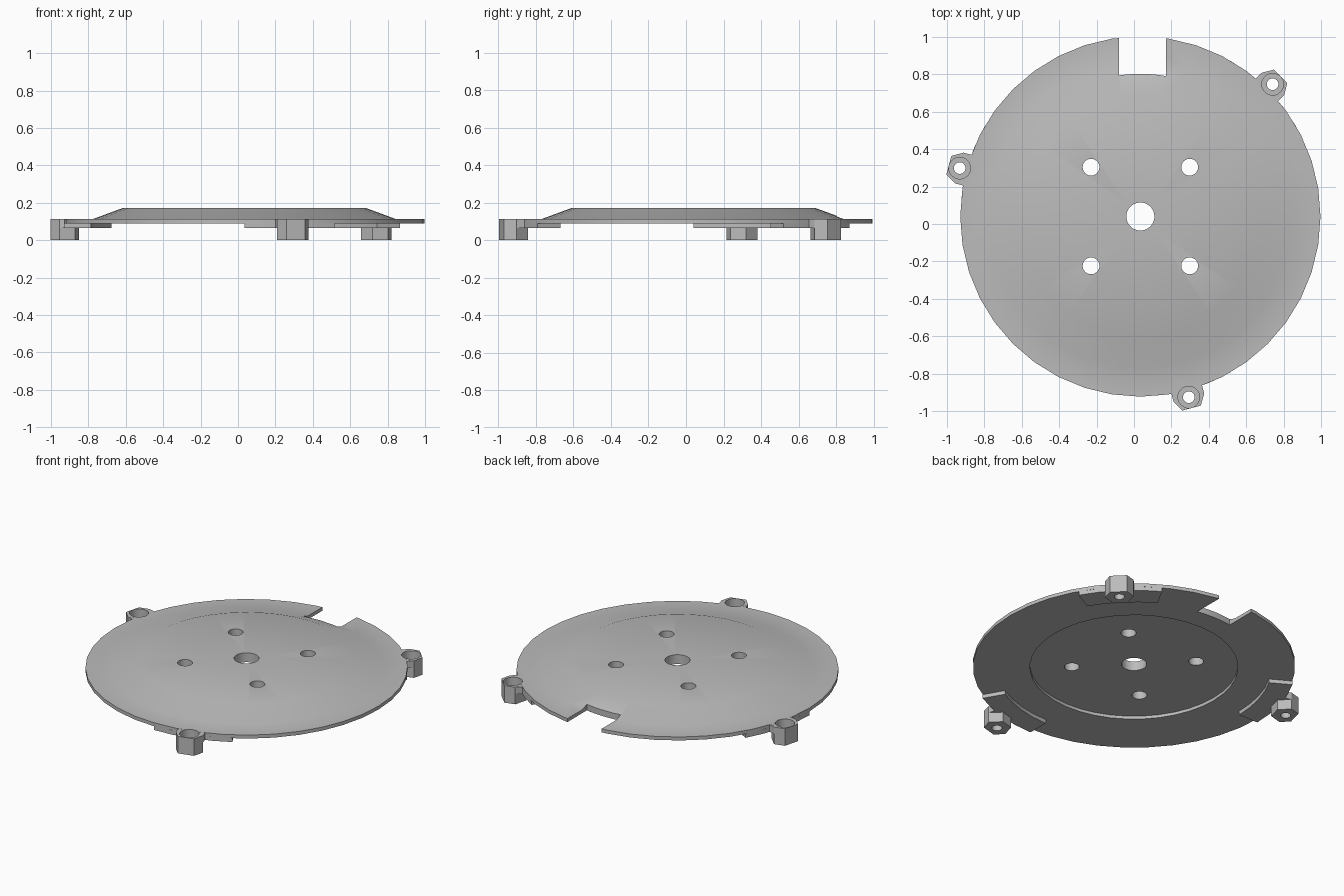
import bpy
import bmesh
from math import sin, cos, radians, hypot, sqrt

cube = bpy.data.objects.get("Cube")
if cube:
    bpy.data.objects.remove(cube, do_unlink=True)

# One plain grey material
grey = bpy.data.materials.new("plain grey")
grey.use_nodes = True
COLOUR = (0.5, 0.5, 0.5, 1)
grey.diffuse_color = COLOUR
grey.node_tree.nodes["Principled BSDF"].inputs["Base Color"].default_value = COLOUR

CX, CY = 0.034, 0.04      # disc centre
RIM = 0.963               # disc radius
RIM_TOP, RIM_BASE, PAD_BASE = 0.113, 0.09, 0.065
POST_ANGLES = (45, 165, 285)


def make_object(name, bm):
    bmesh.ops.recalc_face_normals(bm, faces=bm.faces)
    mesh = bpy.data.meshes.new(name)
    bm.to_mesh(mesh)
    bm.free()
    mesh.materials.append(grey)
    obj = bpy.data.objects.new(name, mesh)
    bpy.context.collection.objects.link(obj)
    return obj


def prism(name, points, z0, z1):
    """Extrude a flat outline from z0 to z1."""
    bm = bmesh.new()
    face = bm.faces.new([bm.verts.new((x, y, z0)) for x, y in points])
    top = bmesh.ops.extrude_face_region(bm, geom=[face])["geom"]
    verts = [v for v in top if isinstance(v, bmesh.types.BMVert)]
    bmesh.ops.translate(bm, verts=verts, vec=(0, 0, z1 - z0))
    return make_object(name, bm)


def lathe(name, profile, segments):
    """Turn a closed (radius, height) outline around the disc axis."""
    bm = bmesh.new()
    rings = []
    for i in range(segments):
        a = radians(360 * i / segments)
        rings.append([bm.verts.new((CX + r * cos(a), CY + r * sin(a), z))
                      for r, z in profile])
    n = len(profile)
    for i in range(segments):
        a, b = rings[i], rings[(i + 1) % segments]
        for j in range(n):
            k = (j + 1) % n
            bm.faces.new((a[j], b[j], b[k], a[k]))
    return make_object(name, bm)


def arc(radius, start, end, steps):
    return [(CX + radius * cos(radians(start + (end - start) * i / steps)),
             CY + radius * sin(radians(start + (end - start) * i / steps)))
            for i in range(steps + 1)]


def circle(x, y, r, n=24):
    return [(x + r * cos(radians(360 * i / n)), y + r * sin(radians(360 * i / n)))
            for i in range(n)]


def radial(points, angle, distance):
    """Place (outward, sideways) points around the disc at an angle."""
    c, s = cos(radians(angle)), sin(radians(angle))
    return [(CX + (distance + u) * c - v * s, CY + (distance + u) * s + v * c)
            for u, v in points]


def cut(obj, cutter):
    mod = obj.modifiers.new("cut", "BOOLEAN")
    mod.operation = "DIFFERENCE"
    mod.solver = "EXACT"
    mod.object = cutter
    bpy.context.view_layer.objects.active = obj
    bpy.ops.object.modifier_apply(modifier=mod.name)


# Domed disc with a centre bore and a shallow recess underneath
disc = lathe("domed_disc", [
    (0.075, 0.172), (0.65, 0.172), (0.81, RIM_TOP), (RIM, RIM_TOP),
    (RIM, RIM_BASE), (0.622, RIM_BASE), (0.622, 0.11), (0.075, 0.11)], 40)
parts = [disc]
cutters = []

# Four bolt holes
for a in (45, 135, 225, 315):
    x, y = CX + 0.373 * cos(radians(a)), CY + 0.373 * sin(radians(a))
    hole = prism("bolt_hole_cutter", circle(x, y, 0.045), 0, 0.3)
    cut(disc, hole)
    cutters.append(hole)

# Edge notch with a curved inner end
left, right, depth = -0.08, 0.17, 0.763
steps = 6
inner = []
for i in range(steps + 1):
    x = left + (right - left) * i / steps
    inner.append((x, CY + sqrt(depth ** 2 - (x - CX) ** 2)))
notch = prism("notch_cutter", inner + [(right, 1.2), (left, 1.2)], 0, 0.3)
cut(disc, notch)
cutters.append(notch)

# Three trimmed hexagonal posts, each with a joining tab and an arc pad below the rim
HEX = [(0, 0.086), (0.06, 0.051), (0.06, -0.051),
       (0, -0.086), (-0.0745, -0.043), (-0.0745, 0.043)]
TAB = [(0, 0.085), (0, -0.085), (-0.07, -0.085), (-0.07, 0.085)]
for n, a in enumerate(POST_ANGLES, 1):
    post = prism(f"post_{n}", radial(HEX, a, 1.0), 0, RIM_TOP - 0.0005)
    tab = prism(f"post_tab_{n}", radial(TAB, a, 1.0), PAD_BASE + 0.001, RIM_TOP - 0.001)
    pad = prism(f"rim_pad_{n}",
                arc(RIM - 0.001, a - 15, a + 15, 4) + arc(0.82, a + 15, a - 15, 4),
                PAD_BASE, RIM_BASE + 0.003)
    x, y = radial([(0, 0)], a, 1.0)[0]
    bore = prism("screw_bore_cutter", circle(x, y, 0.031), -0.1, 0.3)
    seat = prism("screw_seat_cutter", circle(x, y, 0.058), 0.04, 0.3)
    for obj in (post, tab, pad, disc):
        cut(obj, seat)
    for obj in (post, tab):
        cut(obj, bore)
    parts += [post, tab, pad]
    cutters += [bore, seat]

for c in cutters:
    bpy.data.objects.remove(c, do_unlink=True)

# Smooth the dome and bores, keep hard edges
bpy.ops.object.select_all(action="DESELECT")
for obj in parts:
    obj.select_set(True)
bpy.context.view_layer.objects.active = disc
bpy.ops.object.shade_smooth_by_angle(angle=radians(30))
